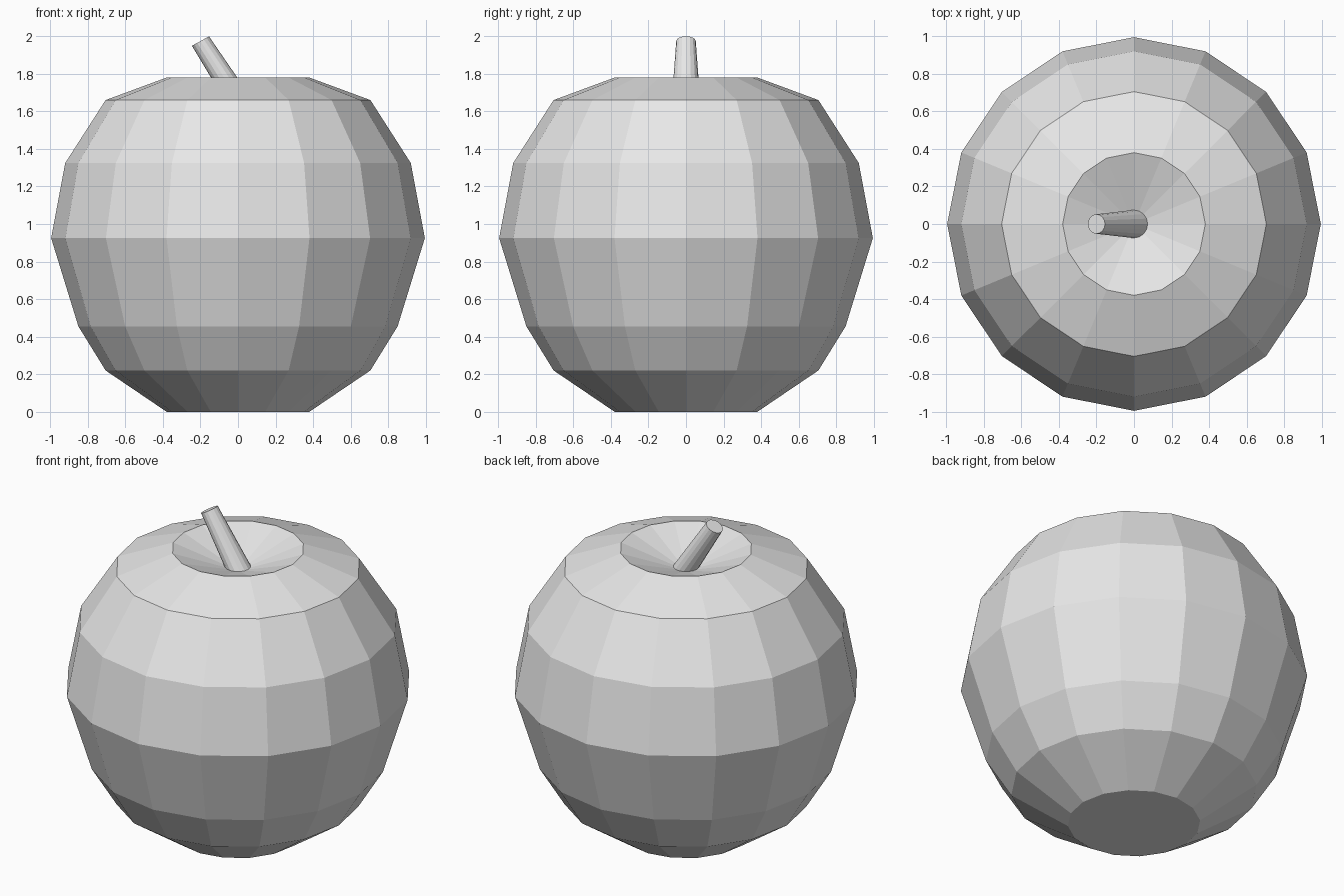
import bpy
import bmesh
import math
from mathutils import Matrix, Vector

SIDES = 16

cube = bpy.data.objects.get("Cube")
if cube:
    bpy.data.objects.remove(cube, do_unlink=True)

grey = bpy.data.materials.new("plain grey")
grey.use_nodes = True
colour = (0.8, 0.8, 0.8, 1)
grey.diffuse_color = colour
grey.node_tree.nodes["Principled BSDF"].inputs["Base Color"].default_value = colour


def loft(name, rings):
    """Join rings given as (radius, centre, tilt about y) and cap both ends."""
    bm = bmesh.new()
    loops = []
    for radius, centre, tilt in rings:
        place = Matrix.Translation(centre) @ Matrix.Rotation(tilt, 4, "Y")
        angles = [math.tau * i / SIDES for i in range(SIDES)]
        loops.append([bm.verts.new(place @ Vector((radius * math.cos(a), radius * math.sin(a), 0)))
                      for a in angles])
    for low, high in zip(loops, loops[1:]):
        for i in range(SIDES):
            j = (i + 1) % SIDES
            bm.faces.new((low[i], low[j], high[j], high[i]))
    bm.faces.new(loops[0][::-1])
    bm.faces.new(loops[-1])
    bmesh.ops.recalc_face_normals(bm, faces=bm.faces)
    mesh = bpy.data.meshes.new(name)
    bm.to_mesh(mesh)
    bm.free()
    mesh.materials.append(grey)
    obj = bpy.data.objects.new(name, mesh)
    bpy.context.collection.objects.link(obj)
    return obj


# Fruit body: faceted, flat underneath, with a shallow pit on top
profile = [(0.38, 0), (0.705, 0.22), (0.85, 0.455), (0.995, 0.925),
           (0.92, 1.325), (0.705, 1.66), (0.38, 1.78), (0.07, 1.667)]
loft("fruit_body", [(r, (0, 0, z), 0) for r, z in profile])

# Stem: leans to the right and tapers from the pit to a tilted tip
loft("stem", [(0.075, (0, 0, 1.665), 0),
              (0.052, (-0.2, 0, 1.974), math.radians(-29))])
